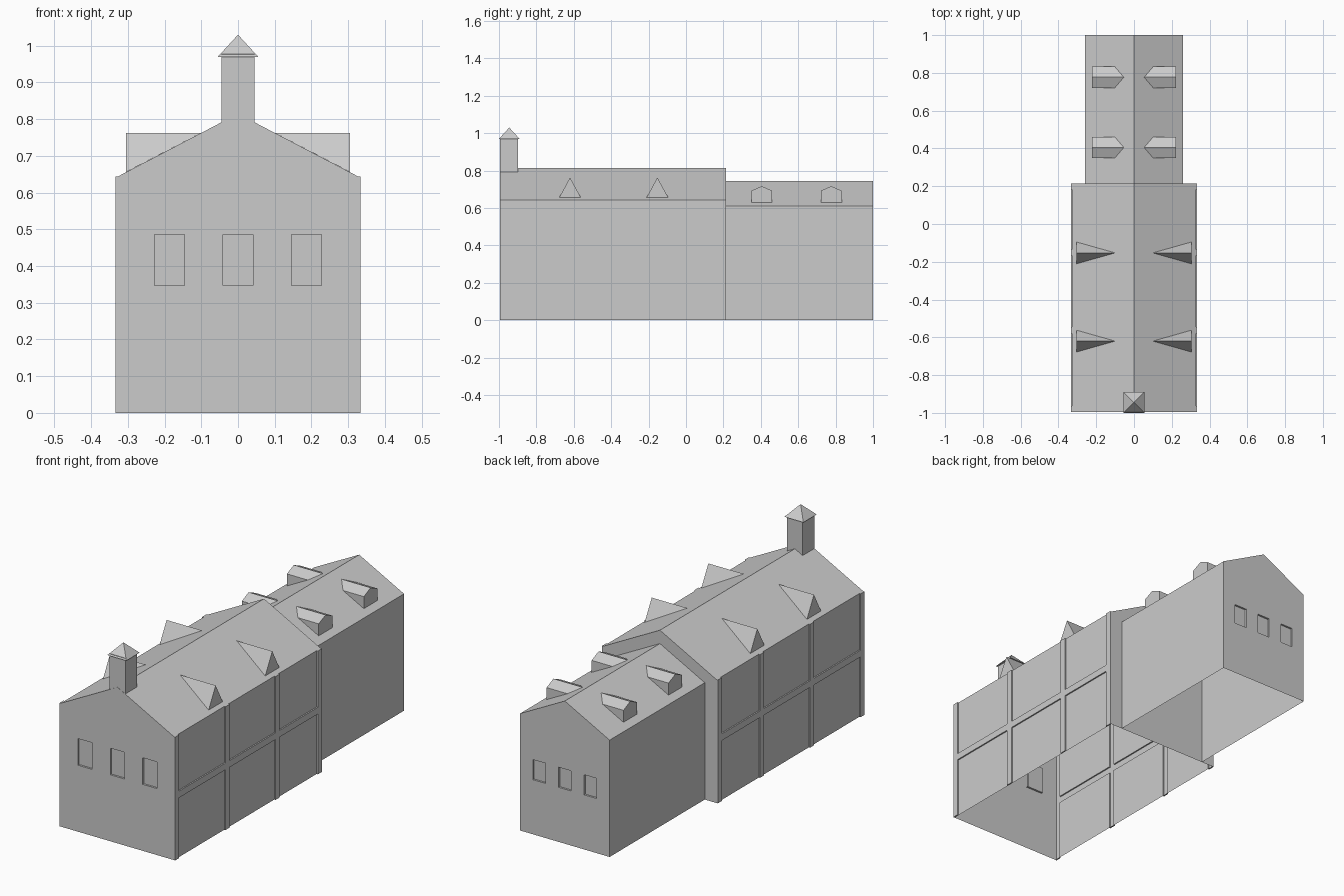
import bpy, bmesh
from mathutils import Vector

if "Cube" in bpy.data.objects:
    bpy.data.objects.remove(bpy.data.objects["Cube"])

PITCH = 0.522  # roof slope shared by both blocks


def finish(name, bm):
    bmesh.ops.recalc_face_normals(bm, faces=bm.faces)
    mesh = bpy.data.meshes.new(name)
    bm.to_mesh(mesh)
    bm.free()
    obj = bpy.data.objects.new(name, mesh)
    bpy.context.collection.objects.link(obj)
    return obj


def gabled_shell(half, eave, ridge, y0, y1, front=True):
    """Walls and gable roof, open underneath."""
    bm = bmesh.new()
    prof = [(-half, 0), (-half, eave), (0, ridge), (half, eave), (half, 0)]
    a = [bm.verts.new((x, y0, z)) for x, z in prof]
    b = [bm.verts.new((x, y1, z)) for x, z in prof]
    for i in range(4):
        bm.faces.new((a[i], b[i], b[i + 1], a[i + 1]))
    bm.faces.new(b)
    if front:
        bm.faces.new(a[::-1])
    bmesh.ops.recalc_face_normals(bm, faces=bm.faces)
    return bm


def wall_faces(bm, out):
    bm.normal_update()
    return [f for f in bm.faces if f.normal.dot(out) > 0.99]


def cut_and_push(bm, out, cuts, inside, depth):
    """Slice the wall facing 'out' on a grid and push the chosen cells."""
    out = Vector(out)
    for axis, values in cuts.items():
        normal = Vector([float(axis == i) for i in range(3)])
        for v in values:
            faces = wall_faces(bm, out)
            edges = {e for f in faces for e in f.edges}
            verts = {p for f in faces for p in f.verts}
            bmesh.ops.bisect_plane(bm, geom=faces + list(edges) + list(verts),
                                   dist=1e-5, plane_co=normal * v, plane_no=normal)
    cells = [f for f in wall_faces(bm, out) if inside(f.calc_center_median())]
    res = bmesh.ops.extrude_face_region(bm, geom=cells)
    moved = [g for g in res["geom"] if isinstance(g, bmesh.types.BMVert)]
    bmesh.ops.translate(bm, verts=moved, vec=out * depth)
    old = [f for f in cells if f.is_valid]
    if old:
        bmesh.ops.delete(bm, geom=old, context='FACES_ONLY')


def windows(bm, out_y, centres, half, z0, z1):
    xs = [c + s * half for c in centres for s in (-1, 1)]
    cut_and_push(bm, (0, out_y, 0), {0: xs, 2: (z0, z1)},
                 lambda c: z0 < c.z < z1 and any(abs(c.x - w) < half for w in centres),
                 -0.01)


def dormer(name, side, y, x_out, ridge, profile):
    """Vertical front profile run back level until it meets the roof."""
    bm = bmesh.new()
    outer = [bm.verts.new((side * x_out, y + dy, z)) for dy, z in profile]
    inner = [outer[0]]
    inner += [bm.verts.new((side * (ridge - z) / PITCH, y + dy, z)) for dy, z in profile[1:-1]]
    inner.append(outer[-1])
    bm.faces.new(outer)
    for i in range(len(profile) - 1):
        quad = list(dict.fromkeys((outer[i], outer[i + 1], inner[i + 1], inner[i])))
        bm.faces.new(quad)
    finish(name, bm)


# Front block: gabled shell, recessed windows, pilasters and string course
Y0, Y1 = -0.995, 0.215
bm = gabled_shell(0.327, 0.644, 0.815, Y0, Y1)
windows(bm, -1, (-0.187, 0, 0.187), 0.048, 0.347, 0.486)
pilasters = [(Y0, -0.963), (-0.58, -0.546), (-0.167, -0.134), (0.182, Y1)]
ys = [v for p in pilasters for v in p if Y0 < v < Y1]
for s in (-1, 1):
    cut_and_push(bm, (s, 0, 0), {1: ys, 2: (0.315, 0.35)},
                 lambda c: 0.315 < c.z < 0.35 or any(a < c.y < b for a, b in pilasters),
                 0.007)
finish("front_block", bm)

# Back block, butting against the front block
bm = gabled_shell(0.259, 0.61, 0.745, Y1, 1.0, front=False)
windows(bm, 1, (-0.148, 0, 0.148), 0.036, 0.285, 0.39)
finish("back_block", bm)

# Dormers, mirrored left and right
for s, label in ((-1, "left"), (1, "right")):
    for i, y in enumerate((-0.62, -0.153)):
        dormer(f"pointed_dormer_{label}_{i + 1}", s, y, 0.305, 0.815,
               [(-0.058, 0.656), (0, 0.763), (0.058, 0.656)])
    for i, y in enumerate((0.405, 0.777)):
        dormer(f"house_dormer_{label}_{i + 1}", s, y, 0.222, 0.745,
               [(-0.056, 0.629), (-0.056, 0.692), (0, 0.717), (0.056, 0.692), (0.056, 0.629)])

# Chimney tower straddling the front of the ridge
bm = bmesh.new()
bmesh.ops.create_cube(bm, size=1)
for v in bm.verts:
    v.co = (v.co.x * 0.09, -0.946 + v.co.y * 0.096, 0.884 + v.co.z * 0.188)
finish("tower", bm)

# Pyramid cap
bm = bmesh.new()
base = [bm.verts.new((x * 0.055, -0.945 + y * 0.055, 0.97))
        for x, y in ((-1, -1), (1, -1), (1, 1), (-1, 1))]
tip = bm.verts.new((0, -0.945, 1.03))
bm.faces.new(base[::-1])
for i in range(4):
    bm.faces.new((base[i], base[(i + 1) % 4], tip))
finish("tower_cap", bm)
